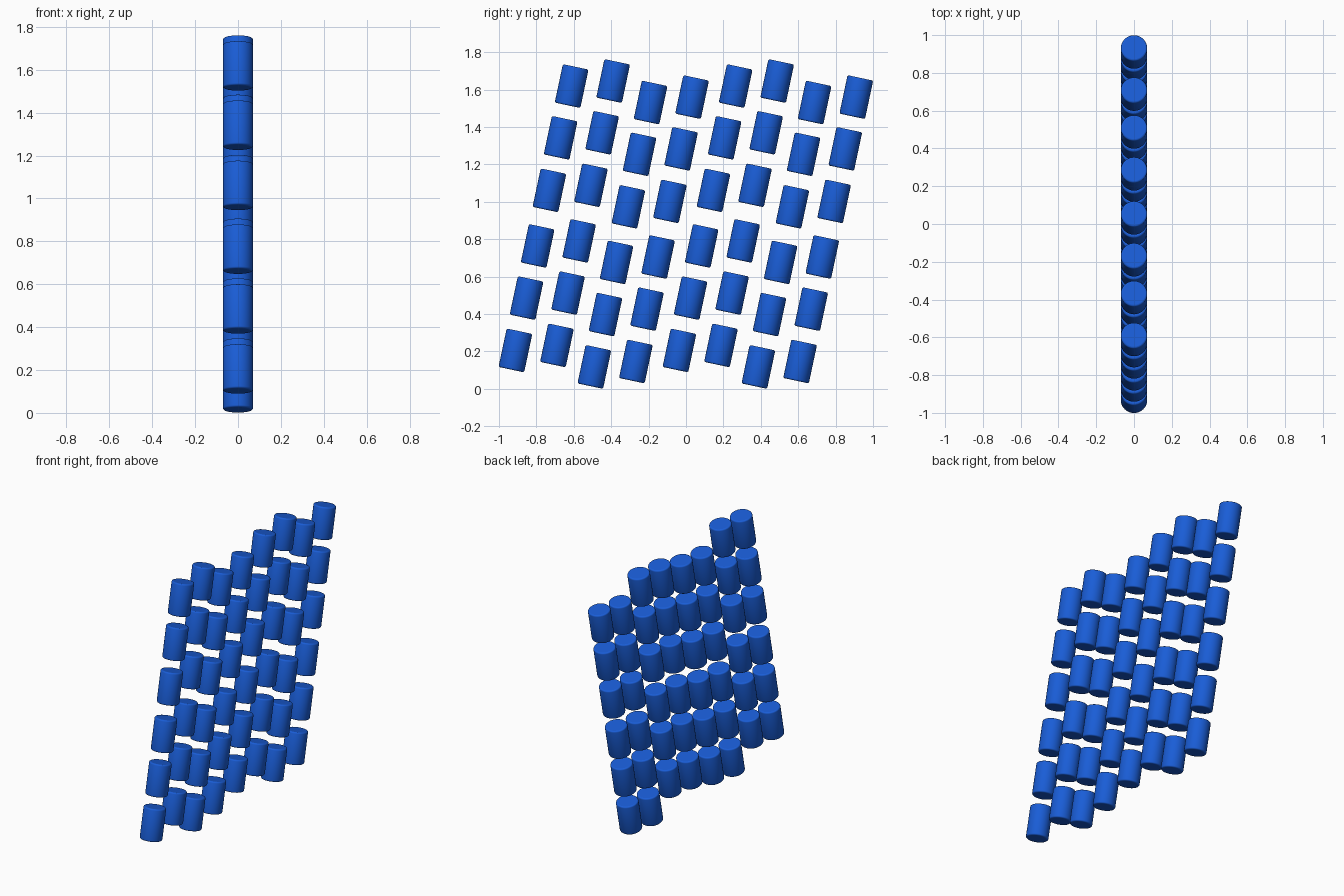
import bpy, bmesh, math

if "Cube" in bpy.data.objects:
    bpy.data.objects.remove(bpy.data.objects["Cube"])

RADIUS, HEIGHT, BEVEL = 0.07, 0.21, 0.009
TILT = math.radians(12)
FIRST_Y, FIRST_Z = -0.912, 0.205

# Row shifts along the leaning direction, and the staggered columns (y, z)
ROWS = [0, 0.286, 0.571, 0.875, 1.162, 1.445]
COLUMNS = [(0, 0), (0.222, 0.027), (0.422, -0.088), (0.644, -0.059),
           (0.877, 0), (1.099, 0.027), (1.299, -0.088), (1.522, -0.059)]

blue = bpy.data.materials.new("blue")
blue.diffuse_color = (0.01, 0.11, 0.68, 1)
blue.use_nodes = True
blue.node_tree.nodes["Principled BSDF"].inputs["Base Color"].default_value = blue.diffuse_color

# Shared cylinder mesh with softly rounded rims
bm = bmesh.new()
bmesh.ops.create_cone(bm, cap_ends=True, segments=48, radius1=RADIUS,
                      radius2=RADIUS, depth=HEIGHT)
rims = [e for e in bm.edges if abs(e.verts[0].co.z - e.verts[1].co.z) < 1e-5]
bmesh.ops.bevel(bm, geom=rims, offset=BEVEL, segments=3, profile=0.5,
                affect='EDGES')
for f in bm.faces:
    f.smooth = len(f.verts) <= 4
mesh = bpy.data.meshes.new("cylinder")
bm.to_mesh(mesh)
bm.free()
mesh.materials.append(blue)

# Leaning grid of cylinders
for r, shift in enumerate(ROWS):
    for c, (y, z) in enumerate(COLUMNS):
        ob = bpy.data.objects.new(f"cylinder_row{r + 1}_column{c + 1}", mesh)
        ob.location = (0, FIRST_Y + y + shift * math.sin(TILT),
                       FIRST_Z + z + shift * math.cos(TILT))
        ob.rotation_euler.x = -TILT
        bpy.context.collection.objects.link(ob)
